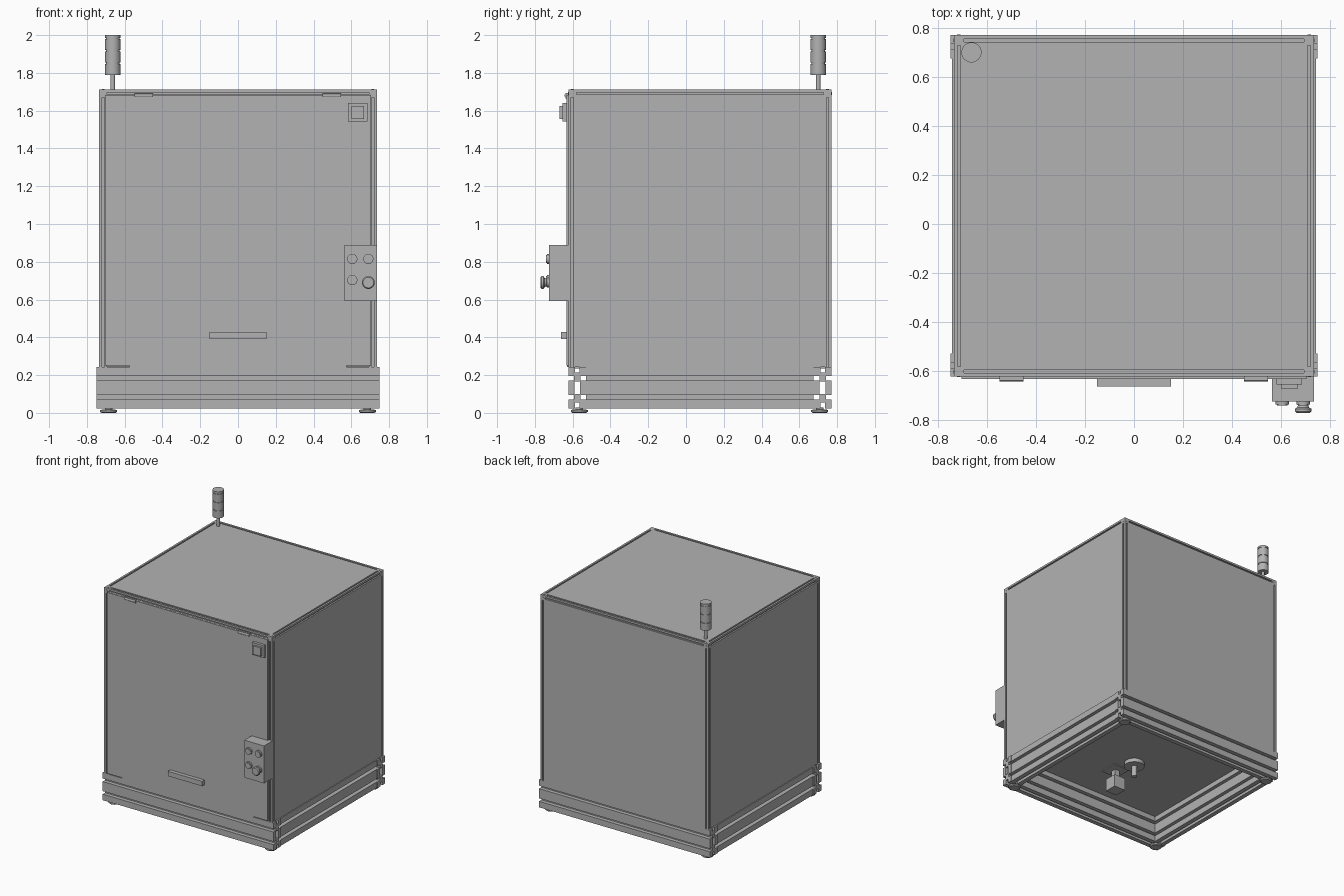
import bpy, bmesh, math
from mathutils import Matrix, Vector

old = bpy.data.objects.get("Cube")
if old:
    bpy.data.objects.remove(old, do_unlink=True)

GREY = (0.45, 0.45, 0.45, 1)
mat = bpy.data.materials.new("plain grey")
mat.use_nodes = True
mat.diffuse_color = GREY
mat.node_tree.nodes["Principled BSDF"].inputs["Base Color"].default_value = GREY
parts = []


def finish(name, bm):
    bmesh.ops.recalc_face_normals(bm, faces=bm.faces)
    mesh = bpy.data.meshes.new(name)
    bm.to_mesh(mesh)
    bm.free()
    mesh.materials.append(mat)
    ob = bpy.data.objects.new(name, mesh)
    bpy.context.collection.objects.link(ob)
    parts.append(ob)
    return ob


def box(name, x, y, z):
    """Box from three (low, high) ranges."""
    bm = bmesh.new()
    bmesh.ops.create_cube(bm, size=1)
    for v in bm.verts:
        v.co = [(a + b) / 2 + c * (b - a) for c, (a, b) in zip(v.co, (x, y, z))]
    return finish(name, bm)


def lathe(name, at, profile, axis="Z", steps=32):
    """Solid of revolution from (radius, height) points along an axis."""
    turn = {"Z": Matrix(), "X": Matrix.Rotation(math.pi / 2, 4, "Y"),
            "-Y": Matrix.Rotation(math.pi / 2, 4, "X")}[axis]
    bm = bmesh.new()
    rings = []
    for r, h in profile:
        rings.append([bm.verts.new((r * math.cos(a), r * math.sin(a), h))
                      for a in (math.tau * i / steps for i in range(steps))])
    for low, high in zip(rings, rings[1:]):
        for i in range(steps):
            j = (i + 1) % steps
            bm.faces.new((low[i], low[j], high[j], high[i]))
    bm.faces.new(rings[0])
    bm.faces.new(rings[-1])
    bm.transform(Matrix.Translation(at) @ turn)
    return finish(name, bm)


def disc(name, at, r, length, axis="Z"):
    return lathe(name, at, [(r, 0), (r, length)], axis)


def outline(w, h, slot, depth, w_slots, h_slots):
    """Rectangle with grooves let into each of its four sides."""
    pts = []
    for k in range(4):
        across, out = ((w, h), (h, w))[k % 2]
        side = [(-across / 2, out / 2)]
        for c in (w_slots, h_slots)[k % 2]:
            a, b = c - slot / 2, c + slot / 2
            side += [(a, out / 2), (a, out / 2 - depth), (b, out / 2 - depth), (b, out / 2)]
        spin = Matrix.Rotation(-k * math.pi / 2, 2)
        pts += [spin @ Vector(p) for p in side]
    return pts


def rail(name, loops, start, length, axis):
    """Extrude a section (outer loop, then holes) along an axis."""
    bm = bmesh.new()
    edges = []
    for loop in loops:
        vs = [bm.verts.new((p[0], p[1], 0)) for p in loop]
        edges += [bm.edges.new((vs[i - 1], vs[i])) for i in range(len(vs))]
    bmesh.ops.triangle_fill(bm, edges=edges, use_beauty=True)
    grown = bmesh.ops.extrude_face_region(bm, geom=bm.faces[:])["geom"]
    bmesh.ops.translate(bm, vec=(0, 0, length),
                        verts=[g for g in grown if isinstance(g, bmesh.types.BMVert)])
    # section axes stay (horizontal, vertical) for level rails
    cols = {"X": ((0, 1, 0), (0, 0, 1), (1, 0, 0)),
            "Y": ((1, 0, 0), (0, 0, 1), (0, 1, 0)),
            "Z": ((1, 0, 0), (0, 1, 0), (0, 0, 1))}[axis]
    bm.transform(Matrix.Translation(start) @ Matrix(cols).transposed().to_4x4())
    return finish(name, bm)


# Main dimensions
X, FRONT, BACK = 0.735, -0.623, 0.77
LOW, DECK, TOP = 0.024, 0.243, 1.712
T = 0.042
MIDY = (FRONT + BACK) / 2

# Base frame: tall slotted rails with a hollow core
BW, BH = 0.094, DECK - LOW
base_section = [outline(BW, BH, 0.024, 0.03, [0], [-0.05, 0.05]),
                outline(0.03, 0.065, 0, 0, [], [])]
base_z = (LOW + DECK) / 2
for label, y in (("front", FRONT + BW / 2), ("back", BACK - BW / 2)):
    rail(f"base_rail_{label}", base_section, (-0.748, y, base_z), 1.496, "X")
for label, s in (("right", -1), ("left", 1)):
    rail(f"base_rail_{label}", base_section, (s * (0.742 - BW / 2), FRONT + BW, base_z),
         BACK - FRONT - 2 * BW, "Y")
    for end, y in (("front", -0.565), ("back", 0.708)):
        lathe(f"foot_{end}_{label}", (s * 0.685, y, 0),
              [(0.038, 0), (0.045, 0.006), (0.045, 0.016), (0.02, 0.018), (0.02, LOW + 0.004)])

# Cabinet frame: slim slotted posts and top beams joined by corner blocks
slim = [outline(T, T, 0.012, 0.012, [0], [0])]
for label, s in (("right", -1), ("left", 1)):
    cx = s * (X - T / 2)
    for end, cy, d in (("front", FRONT + T / 2, -1), ("back", BACK - T / 2, 1)):
        rail(f"post_{end}_{label}", slim, (cx, cy, DECK), TOP - T - DECK, "Z")
        box(f"corner_block_{end}_{label}", (cx - T / 2, cx + T / 2),
            (cy - T / 2, cy + T / 2), (TOP - T, TOP))
        disc(f"corner_screw_top_{end}_{label}", (cx, cy, TOP - 0.002), 0.007, 0.004)
        disc(f"corner_screw_side_{end}_{label}", (s * X - 0.002, cy, TOP - T / 2), 0.007, 0.004, "X")
        disc(f"corner_screw_face_{end}_{label}", (cx, cy + d * T / 2 + 0.002, TOP - T / 2),
             0.007, 0.004, "-Y")
    rail(f"top_beam_{label}", slim, (cx, FRONT + T, TOP - T / 2), BACK - FRONT - 2 * T, "Y")
    # Side panel flush with the frame
    edge = sorted((s * X, s * (X - 0.012)))
    box(f"side_panel_{label}", edge, (FRONT + T, BACK - T), (DECK, TOP - T))
for end, cy in (("front", FRONT + T / 2), ("back", BACK - T / 2)):
    rail(f"top_beam_{end}", slim, (T - X, cy, TOP - T / 2), 2 * (X - T), "X")
inner = (T - X, X - T)
box("back_panel", inner, (BACK - 0.012, BACK), (DECK, TOP - T))
box("top_panel", inner, (FRONT + T, BACK - T), (TOP - 0.012, TOP))
box("floor_panel", (-0.72, 0.72), (FRONT + 0.03, BACK - 0.03), (DECK - 0.008, DECK + 0.004))

# Door with handle, bottom seal and hinges
DOOR = FRONT - 0.01
box("door", (-0.703, 0.703), (DOOR, FRONT + 0.004), (0.252, 1.684))
box("door_seal", (-0.575, 0.575), (DOOR + 0.003, FRONT + 0.01), (DECK, 0.252))
box("door_handle", (-0.15, 0.15), (-0.663, DOOR), (0.39, 0.428))
for label, x in (("right", -0.5), ("left", 0.497)):
    disc(f"hinge_barrel_{label}", (x - 0.049, -0.631, 1.68), 0.012, 0.098, "X")
    box(f"hinge_leaf_{label}", (x - 0.049, x + 0.049), (-0.639, FRONT), (1.664, 1.694))

# Safety switch in the upper corner
box("switch_base", (0.582, 0.685), (-0.654, DOOR), (1.542, 1.64))
box("switch_cap", (0.6, 0.668), (-0.67, -0.654), (1.557, 1.624))

# Control box with push buttons and a mushroom stop button
PANEL = -0.724
box("control_box", (0.563, X), (PANEL, FRONT + 0.004), (0.592, 0.888))
for i, (x, z) in enumerate(((0.605, 0.815), (0.69, 0.815), (0.605, 0.703))):
    lathe(f"push_button_{i + 1}", (x, PANEL, z),
          [(0.027, 0), (0.027, 0.012), (0.022, 0.013), (0.022, 0.017)], "-Y")
lathe("stop_button", (0.69, PANEL, 0.69),
      [(0.027, 0), (0.027, 0.012), (0.02, 0.014), (0.024, 0.024),
       (0.034, 0.03), (0.034, 0.04), (0.028, 0.046)], "-Y")

# Signal tower: pole and stacked lamps with narrow joints
tower = (-0.663, 0.7, 0)
stack = [(0.012, TOP - 0.005), (0.012, 1.79)]
for low, high in ((1.79, 1.847), (1.855, 1.913), (1.921, 1.98), (1.986, 2.0)):
    stack += [(0.036, low), (0.041, low), (0.041, high), (0.036, high)]
lathe("signal_tower", tower, stack)

# Fittings hanging below the floor
disc("spindle_disc", (-0.02, -0.02, 0.205), 0.075, 0.032)
disc("spindle_shaft", (-0.02, -0.02, 0.12), 0.02, 0.09)
box("motor_plate", (-0.05, 0.09), (-0.26, -0.12), (0.228, 0.236))
box("motor_stem", (0.0, 0.04), (-0.21, -0.17), (0.15, 0.23))
box("motor_block", (-0.03, 0.07), (-0.24, -0.14), (0.06, 0.16))

# Smooth the round parts, keep edges crisp
bpy.ops.object.select_all(action="DESELECT")
for ob in parts:
    ob.select_set(True)
bpy.context.view_layer.objects.active = parts[0]
bpy.ops.object.shade_smooth_by_angle(angle=math.radians(30))
